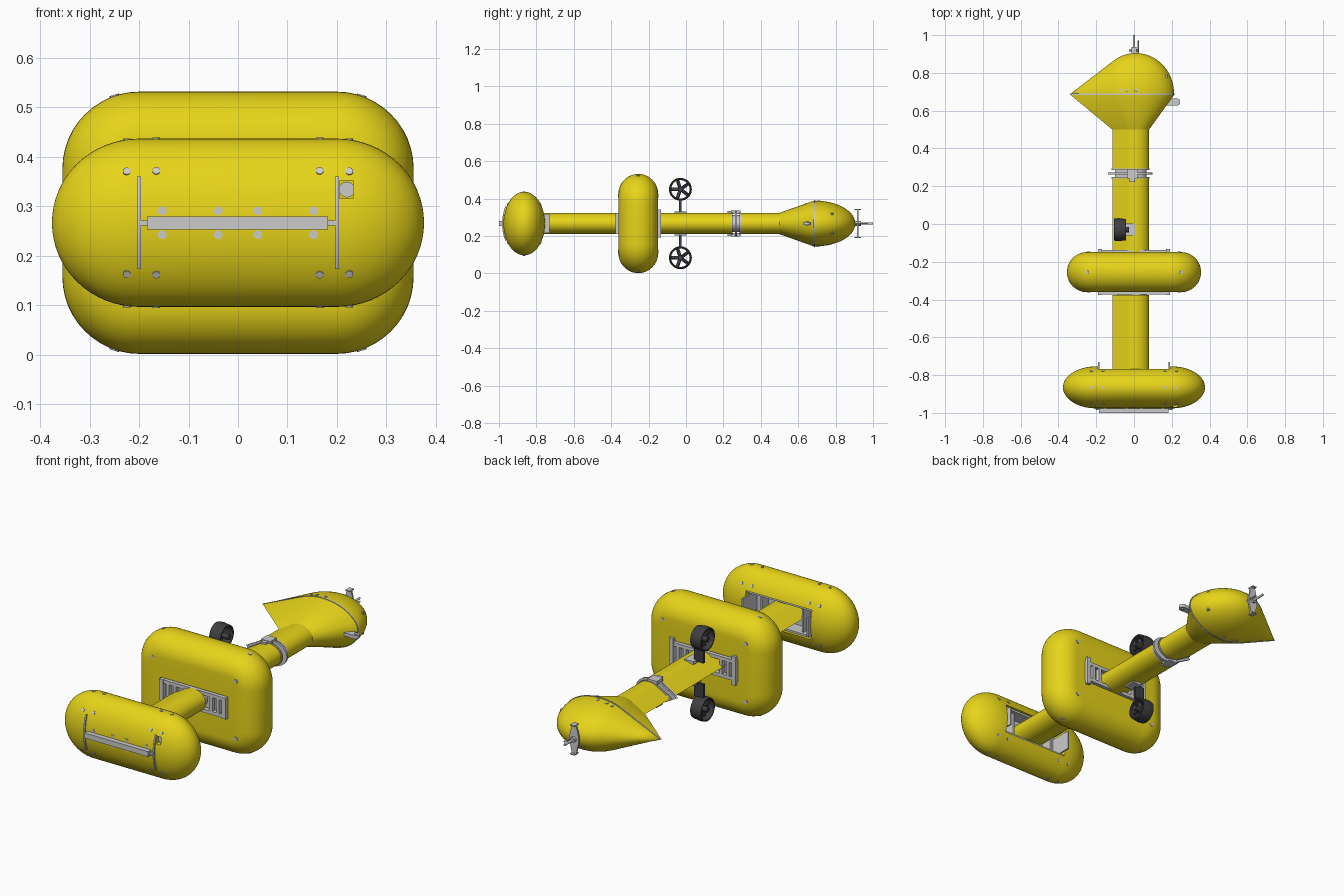
import bpy, bmesh
from math import sin, cos, pi, acos, sqrt, radians
from mathutils import Vector, Matrix

if "Cube" in bpy.data.objects:
    bpy.data.objects.remove(bpy.data.objects["Cube"])

ZC = 0.267  # height of the long axis


def material(name, rgb):
    m = bpy.data.materials.new(name)
    m.diffuse_color = (*rgb, 1)
    m.use_nodes = True
    m.node_tree.nodes["Principled BSDF"].inputs["Base Color"].default_value = m.diffuse_color
    return m


YELLOW = material("yellow_paint", (0.80, 0.66, 0.01))
DARK = material("dark_plastic", (0.05, 0.05, 0.055))


def finish(name, bm, mat=None):
    bmesh.ops.remove_doubles(bm, verts=bm.verts, dist=1e-5)
    bmesh.ops.recalc_face_normals(bm, faces=bm.faces)
    me = bpy.data.meshes.new(name)
    bm.to_mesh(me)
    bm.free()
    ob = bpy.data.objects.new(name, me)
    bpy.context.collection.objects.link(ob)
    if mat:
        me.materials.append(mat)
    smooth(ob)
    return ob


def smooth(ob):
    bpy.ops.object.select_all(action='DESELECT')
    bpy.context.view_layer.objects.active = ob
    ob.select_set(True)
    bpy.ops.object.shade_smooth_by_angle(angle=radians(30))


def loft(name, rings, mat=None, loop=False, caps=True):
    bm = bmesh.new()
    vs = [[bm.verts.new(p) for p in r] for r in rings]
    n = len(vs[0])
    pairs = list(zip(vs, vs[1:])) + ([(vs[-1], vs[0])] if loop else [])
    for a, b in pairs:
        for i in range(n):
            bm.faces.new((a[i], a[(i + 1) % n], b[(i + 1) % n], b[i]))
    if caps and not loop:
        bm.faces.new(vs[0])
        bm.faces.new(vs[-1])
    return finish(name, bm, mat)


def box(name, x, y, z, mat=None):
    bm = bmesh.new()
    bmesh.ops.create_cube(bm, size=1)
    for v in bm.verts:
        v.co = [(a[0] + a[1]) / 2 + c * (a[1] - a[0]) for a, c in zip((x, y, z), v.co)]
    return finish(name, bm, mat)


def rod(name, a, b, r, mat=None, n=16):
    a, b = Vector(a), Vector(b)
    d = b - a
    bm = bmesh.new()
    mtx = Matrix.Translation((a + b) / 2) @ d.to_track_quat('Z', 'Y').to_matrix().to_4x4()
    bmesh.ops.create_cone(bm, cap_ends=True, segments=n, radius1=r, radius2=r, depth=d.length, matrix=mtx)
    return finish(name, bm, mat)


def plug(name, p, nrm, r=0.008):
    p, nrm = Vector(p), Vector(nrm).normalized()
    return rod(name, p - nrm * 0.008, p + nrm * 0.0025, r, n=10)


def cut(ob, *cutters):
    for c in cutters:
        m = ob.modifiers.new("recess", 'BOOLEAN')
        m.operation, m.solver, m.object = 'DIFFERENCE', 'EXACT', c
        bpy.context.view_layer.objects.active = ob
        bpy.ops.object.modifier_apply(modifier=m.name)
        bpy.data.objects.remove(c)
    smooth(ob)


# Teardrop foil: round leading edge at +x, tangent lines to a sharp trailing edge at -x
PHI = acos(-0.37 / 0.63)


def foil(te, le, h, y):
    ang = [-PHI + 2 * PHI * i / 40 for i in range(41)]
    pts = [(0, 0)] + [(0.63 + 0.37 * cos(a), sin(a)) for a in ang]
    return [(te + u * (le - te), y, ZC + h * t) for u, t in pts]


# Front float: elliptical body with ellipsoid ends
FY, FA, FB = -0.865, 0.111, 0.170
ends = [(0.2 + 0.176 * sin(pi / 2 * i / 16), max(cos(pi / 2 * i / 16), 1e-7)) for i in range(17)]
stations = [(-x, s) for x, s in reversed(ends)] + ends
front = loft("front_float", [[(x, FY + FA * s * cos(2 * pi * k / 56), ZC + FB * s * sin(2 * pi * k / 56))
             for k in range(56)] for x, s in stations], YELLOW, caps=False)
cut(front, box("cutter", (-0.19, 0.19), (-0.85, -0.7), (ZC - 0.078, ZC + 0.078)),
    box("cutter", (0.206, 0.232), (-1, -0.94), (0.316, 0.352)))
rod("float_pocket_insert", (0.22, -0.95, 0.334), (0.22, -0.935, 0.334), 0.016)

# Front float hardware: end ribs, pocket tray, nose strip, bolts
box("nose_strip", (-0.184, 0.182), (-1.0, -0.974), (0.253, 0.280))
box("nose_strip_link", (-0.2, 0.2), (-0.984, -0.972), (0.261, 0.272))
box("pocket_tray", (-0.19, 0.19), (-0.855, -0.845), (ZC - 0.078, ZC + 0.078))
for s in (-1, 1):
    loft("float_end_rib", [[(s * 0.2 + dx, FY + (FA + 0.007) * cos(a), ZC + (FB + 0.006) * sin(a))
         for a in [pi + radians(d) for d in range(-32, 33, 4)]] +
         [(s * 0.2 + dx, FY + (FA - 0.02) * cos(a), ZC + (FB - 0.02) * sin(a))
          for a in [pi + radians(d) for d in range(32, -33, -4)]] for dx in (-0.004, 0.004)])
    box("pocket_side", (s * 0.187 - 0.004, s * 0.187 + 0.004), (-0.85, -0.73), (ZC - 0.05, ZC + 0.05))
    box("pocket_rail", (-0.19, 0.19), (-0.85, -0.775), (ZC + s * 0.07 - 0.005, ZC + s * 0.07 + 0.005))
    box("pocket_web", (s * 0.12 - 0.005, s * 0.12 + 0.005), (-0.85, -0.79), (ZC - 0.07, ZC + 0.07))
    for x in (-0.153, -0.04, 0.04, 0.153):
        plug("strip_bolt", (x, -0.974, ZC + s * 0.024), (0, -1, 0), 0.009)
    for x in (0.165, 0.225):
        sc = 1 if x < 0.2 else sqrt(1 - (0.025 / 0.176) ** 2)
        for a in (38, 90, 142, 218, 270, 322):
            a = radians(a)
            plug("float_plug", (s * x, FY + FA * sc * cos(a), ZC + FB * sc * sin(a)),
                 (0, cos(a) / FA, sin(a) / FB))


# Main float: rounded rectangle slab with fully rounded rim
def rrect(hx, hz, r, y):
    pts = []
    for q, (sx, sz) in enumerate(((1, 1), (-1, 1), (-1, -1), (1, -1))):
        for i in range(13):
            a = pi / 2 * (q + i / 12)
            pts.append((sx * (hx - r) + r * cos(a), y, ZC + sz * (hz - r) + r * sin(a)))
    return pts


MY, MR = -0.255, 0.106
rim = [-pi / 2 + pi * i / 24 for i in range(25)]
main = loft("main_float", [rrect(0.249 + MR * cos(a), 0.159 + MR * cos(a), 0.05 + MR * cos(a), MY + MR * sin(a))
                           for a in rim], YELLOW)
cut(main, *[box("cutter", (-0.195, 0.195), (MY + s * 0.1 - 0.022, MY + s * 0.1 + 0.022), (ZC - 0.058, ZC + 0.058))
            for s in (-1, 1)])

# Mounting frames on both faces of the main float
for s in (-1, 1):
    yo = MY + s * 0.106
    yr = (yo - 0.012, yo + 0.012)
    box("mount_back_plate", (-0.193, 0.193), (MY + s * 0.082 - 0.006, MY + s * 0.082 + 0.006), (ZC - 0.056, ZC + 0.056))
    for t in (-1, 1):
        box("mount_rail", (-0.19, 0.19), yr, (ZC + t * 0.045 - 0.009, ZC + t * 0.045 + 0.009))
        for x in (0.105, 0.145):
            box("mount_web", (t * x - 0.008, t * x + 0.008), yr, (ZC - 0.045, ZC + 0.045))
        box("mount_end", (t * 0.18 - 0.011, t * 0.18 + 0.011), (yo - 0.016, yo + 0.016),
            (ZC - 0.055 - 0.02 * (s > 0), ZC + 0.055 + 0.02 * (s > 0)))
        for u in (-1, 1):
            plug("main_float_plug", (t * 0.24, yo, ZC + u * 0.15), (0, s, 0), 0.01)
            plug("main_float_rim_plug", (t * 0.25, MY, ZC + u * 0.256), (t * 0.3, 0, u), 0.01)
loft("float_collar_front", [foil(-0.09, 0.065, 0.048, y) for y in (-0.39, -0.34)])

# Foil strut sections
for name, y0, y1 in (("strut_front", -0.85, -0.377), ("strut_middle", -0.17, 0.245), ("strut_rear", 0.29, 0.502)):
    loft(name, [foil(-0.115, 0.08, 0.057, y) for y in (y0, y1)], YELLOW)

# Strut joint: core, end plates, flange and clamps
loft("joint_core", [foil(-0.1, 0.066, 0.045, y) for y in (0.24, 0.295)])
for y in (0.245, 0.290):
    loft("joint_end_plate", [foil(-0.118, 0.083, 0.06, y + d) for d in (-0.004, 0.004)])
loft("joint_flange", [foil(-0.138, 0.098, 0.066, y) for y in (0.262, 0.272)])
for s in (-1, 1):
    z = ZC + s * 0.06
    box("joint_clamp", (-0.036, 0.018), (0.24, 0.292), (z - 0.009, z + 0.009))
    box("joint_clamp_tongue", (-0.024, 0.006), (0.222, 0.25), (z - 0.006, z + 0.006))

# Ducted thrusters above and below the strut
TX, TY = -0.072, -0.03
for s in (-1, 1):
    tz = ZC + s * 0.183
    sec = [(-0.033, 0.052), (-0.033, 0.058), (-0.01, 0.061), (0.03, 0.056), (0.03, 0.049), (0, 0.051)]
    loft("thruster_duct", [[(TX + x, TY + r * cos(2 * pi * k / 40), tz + r * sin(2 * pi * k / 40)) for x, r in sec]
                           for k in range(40)], DARK, loop=True)
    rod("thruster_hub", (TX - 0.035, TY, tz), (TX + 0.045, TY, tz), 0.014, DARK)
    for k in range(5):
        b = box("thruster_blade", (-0.003, 0.003), (-0.009, 0.009), (0.008, 0.052), DARK)
        b.matrix_world = (Matrix.Translation((TX, TY, tz)) @ Matrix.Rotation(2 * pi * k / 5 + 0.3, 4, 'X')
                          @ Matrix.Rotation(radians(35), 4, 'Z'))
    za, zb = sorted((ZC + s * 0.055, ZC + s * 0.128))
    box("thruster_pylon", (-0.085, -0.03), (TY - 0.007, TY + 0.007), (za, zb), DARK)
    box("thruster_mount", (-0.045, 0.008), (TY - 0.032, TY + 0.032), (ZC + s * 0.056 - 0.008, ZC + s * 0.056 + 0.008))

# Head: flare from the strut, then half a revolved teardrop
loft("head_flare", [foil(-0.115, 0.08, 0.057, 0.5), foil(-0.335, 0.212, 0.122, 0.665 + 0.018),
                    foil(-0.335, 0.212, 0.122, 0.69)], YELLOW)
prof = [(0, 0), (0.15, 0.15 * sin(PHI) / 0.413), (0.3, 0.3 * sin(PHI) / 0.413)] + \
       [(0.63 + 0.37 * cos(a), sin(a)) for a in [PHI * (1 - i / 28) for i in range(29)]]
loft("head_dome", [[(-0.335 + 0.547 * u, 0.69 + 0.215 * t * sin(pi * k / 32), ZC + 0.122 * t * cos(pi * k / 32))
                    for k in range(33)] for u, t in prof], YELLOW, caps=False)
loft("head_seam", [foil(-0.339, 0.215, 0.1245, y) for y in (0.684, 0.691)])
for s in (-1, 1):
    for x, y in ((-0.07, 0.71), (-0.04, 0.71), (0.01, 0.71), (0.17, 0.78)):
        t = sqrt(1 - ((x - 0.01) / 0.202) ** 2)
        q = sqrt(max(t * t - ((y - 0.69) / 0.215) ** 2, 0))
        plug("head_plug", (x, y, ZC + s * 0.122 * q), (0, 0.1, s))

# Lifting eye at the leading edge of the head
eye = box("lifting_eye", (0.13, 0.226), (0.627, 0.665), (ZC - 0.009, ZC + 0.009))
rod("lifting_eye_ring", (0.226, 0.646, ZC - 0.009), (0.226, 0.646, ZC + 0.009), 0.019, n=24)
rod("lifting_eye_pin", (0.226, 0.646, ZC - 0.013), (0.226, 0.646, ZC + 0.013), 0.008)

# Tail fitting: boss, cross plate, end tabs and antenna rods
rod("tail_boss", (0, 0.89, ZC), (0, 0.935, ZC), 0.014)
loft("tail_plate", [[(-0.026, y, ZC - 0.02), (-0.012, y, 0.19), (0.012, y, 0.19), (0.024, y, ZC - 0.02),
                     (0.024, y, ZC + 0.02), (0.012, y, 0.344), (-0.012, y, 0.344), (-0.026, y, ZC + 0.02)]
                    for y in (0.914, 0.923)])
for z in (0.192, 0.342):
    box("tail_tab", (-0.013, 0.013), (0.902, 0.936), (z - 0.003, z + 0.003))
rod("tail_rod_long", (0, 0.9, ZC), (0, 1.0, ZC), 0.006)
rod("tail_rod_short", (0.022, 0.9, ZC), (0.022, 0.972, ZC), 0.004)
